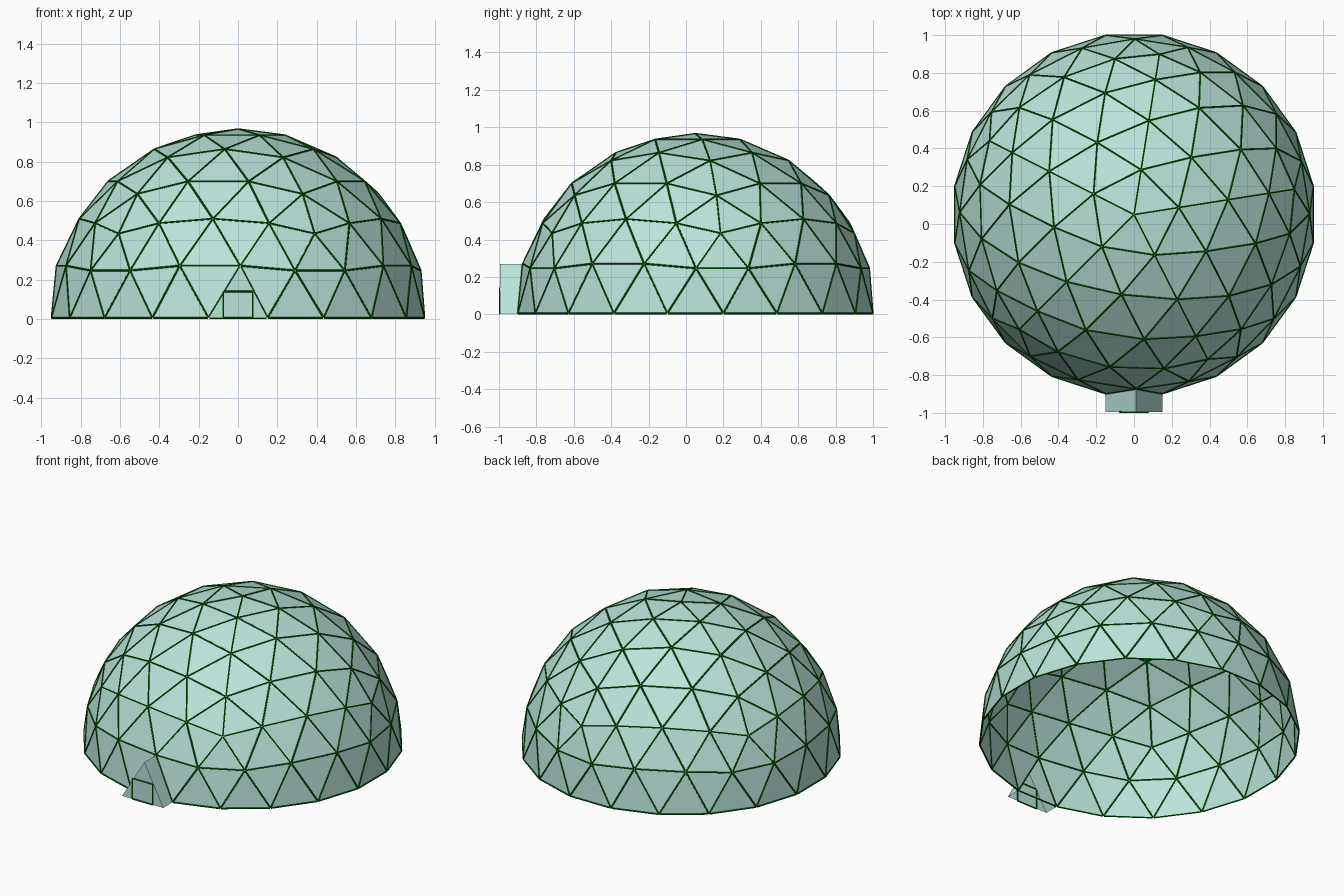
import bpy
import bmesh
from math import sin, cos, radians, sqrt
from mathutils import Vector, Matrix

cube = bpy.data.objects.get("Cube")
if cube:
    bpy.data.objects.remove(cube, do_unlink=True)

RADIUS = 0.96
FREQ = 4
STRUT = 0.005
CENTRE = Vector((0, 0.05, STRUT))
PORCH_FRONT = -0.995


def make_material(name, rgb):
    mat = bpy.data.materials.new(name)
    mat.use_nodes = True
    mat.diffuse_color = (*rgb, 1)
    mat.node_tree.nodes["Principled BSDF"].inputs["Base Color"].default_value = (*rgb, 1)
    return mat


def make_object(name, bm, mat):
    mesh = bpy.data.meshes.new(name)
    bm.to_mesh(mesh)
    bm.free()
    mesh.materials.append(mat)
    obj = bpy.data.objects.new(name, mesh)
    bpy.context.collection.objects.link(obj)
    return obj


def add_strut(bm, a, b, gap=0.004):
    """Thin square bar from a to b, stopping short of each joint."""
    d = b - a
    turn = d.to_track_quat('Z', 'Y').to_matrix().to_4x4()
    bmesh.ops.create_cone(bm, cap_ends=True, segments=6, radius1=STRUT, radius2=STRUT,
                          depth=d.length - 2 * gap,
                          matrix=Matrix.Translation((a + b) / 2) @ turn)


panel_mat = make_material("pale_teal", (0.49, 0.78, 0.71))
strut_mat = make_material("dark_green", (0.0, 0.127, 0.0))


# Icosahedron corners, pole up
def corner(angle, z):
    r = 2 / sqrt(5)
    return Vector((r * cos(radians(angle)), r * sin(radians(angle)), z))


pole = Vector((0, 0, 1))
ring_z = 1 / sqrt(5)
upper = [corner(-63 + 72 * k, ring_z) for k in range(5)]
lower = [corner(-27 + 72 * k, -ring_z) for k in range(5)]
triangles = []
for k in range(5):
    n = (k + 1) % 5
    triangles += [(pole, upper[k], upper[n]),
                  (upper[k], lower[k], upper[n]),
                  (upper[n], lower[k], lower[n])]

# Split each big triangle, push onto the sphere, keep the upper half
dome = bmesh.new()
for a, b, c in triangles:
    def point(i, j):
        return (a * (FREQ - i - j) + b * i + c * j).normalized()
    for i in range(FREQ):
        for j in range(FREQ - i):
            cells = [(point(i, j), point(i + 1, j), point(i, j + 1))]
            if i + j < FREQ - 1:
                cells.append((point(i + 1, j), point(i + 1, j + 1), point(i, j + 1)))
            for cell in cells:
                if min(p.z for p in cell) > -0.001:
                    dome.faces.new([dome.verts.new(p * RADIUS + CENTRE) for p in cell])
bmesh.ops.remove_doubles(dome, verts=dome.verts, dist=0.001)

# Dome struts along every edge
struts = bmesh.new()
for e in dome.edges:
    add_strut(struts, e.verts[0].co.copy(), e.verts[1].co.copy())
make_object("dome_struts", struts, strut_mat)

# The front panel opens into the porch
target = Vector((0, CENTRE.y - RADIUS, 0.09))
opening = min(dome.faces, key=lambda f: (f.calc_center_median() - target).length)
corners = sorted((v.co.copy() for v in opening.verts), key=lambda p: p.x)
bmesh.ops.delete(dome, geom=[opening], context='FACES_ONLY')
make_object("dome_panels", dome, panel_mat)

# Porch: sloping sides pulled forward from the opening, with a front wall
front = [Vector((p.x, PORCH_FRONT, p.z)) for p in corners]
porch = bmesh.new()
back_v = [porch.verts.new(p) for p in corners]
front_v = [porch.verts.new(p) for p in front]
for k in range(2):
    porch.faces.new((back_v[k], front_v[k], front_v[k + 1], back_v[k + 1]))
porch.faces.new((front_v[0], front_v[2], front_v[1]))
bmesh.ops.recalc_face_normals(porch, faces=porch.faces)
make_object("porch_panels", porch, panel_mat)

# Door frame standing proud of the porch front
door = bmesh.new()
half, top = 0.075, 0.14
frame = [Vector((x, PORCH_FRONT, z)) for x, z in
         ((-half, STRUT), (-half, top), (half, top), (half, STRUT))]
for k in range(4):
    add_strut(door, frame[k], frame[(k + 1) % 4], gap=0)
make_object("door_frame", door, strut_mat)
